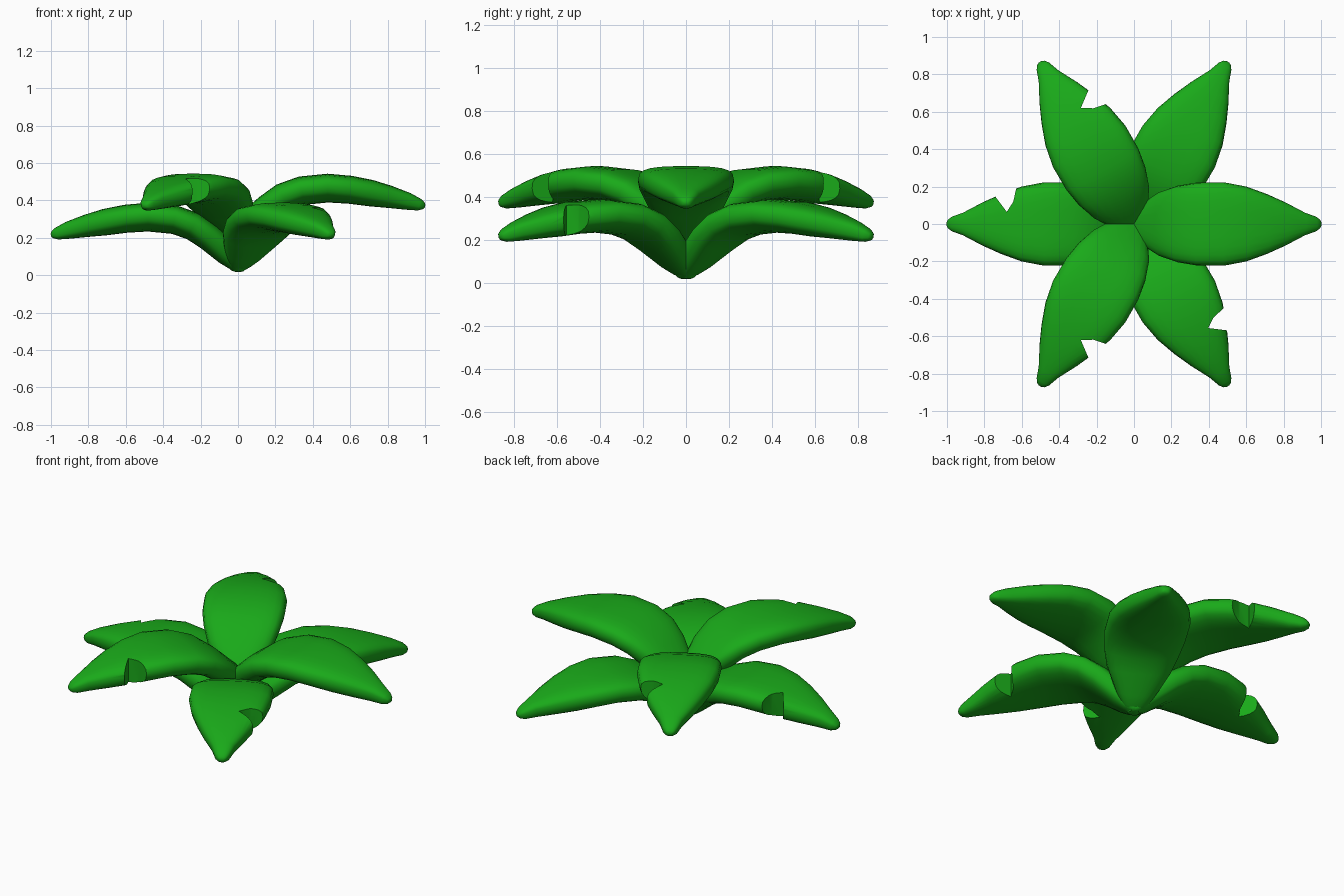
import bpy, bmesh
from math import sin, cos, pi, radians, hypot, copysign
from mathutils import Matrix

if "Cube" in bpy.data.objects:
    bpy.data.objects.remove(bpy.data.objects["Cube"])

green = bpy.data.materials.new("leaf_green")
green.diffuse_color = (0.01, 0.40, 0.01, 1)
green.use_nodes = True
green.node_tree.nodes["Principled BSDF"].inputs["Base Color"].default_value = green.diffuse_color

# Leaf stations: distance from centre, mid height, half width, half thickness
STATIONS = [
    (-0.035, 0.03, 0.02, 0.012), (-0.02, 0.042, 0.045, 0.035),
    (0.01, 0.075, 0.075, 0.055), (0.055, 0.118, 0.11, 0.068),
    (0.155, 0.203, 0.175, 0.073), (0.24, 0.262, 0.205, 0.076),
    (0.34, 0.297, 0.222, 0.077), (0.48, 0.311, 0.223, 0.077),
    (0.60, 0.302, 0.20, 0.075), (0.71, 0.284, 0.16, 0.071),
    (0.81, 0.264, 0.115, 0.06), (0.91, 0.24, 0.062, 0.046),
    (0.97, 0.222, 0.04, 0.032), (0.992, 0.216, 0.025, 0.019),
    (1.0, 0.214, 0.012, 0.008)]
SIDES = 24
# Bite outline in plan, on the +y side of a leaf lying along +x
BITE = [(0.63, 0.19), (0.645, 0.12), (0.68, 0.065), (0.74, 0.145), (0.82, 0.255), (0.62, 0.30)]


def new_object(name, bm, matrix):
    bmesh.ops.recalc_face_normals(bm, faces=bm.faces)
    me = bpy.data.meshes.new(name)
    bm.to_mesh(me)
    bm.free()
    me.transform(matrix)
    ob = bpy.data.objects.new(name, me)
    bpy.context.collection.objects.link(ob)
    return ob


def soft(v, power):
    return copysign(abs(v) ** power, v)


def leaf(name, angle, lift, bite):
    place = Matrix.Translation((0, 0, lift)) @ Matrix.Rotation(radians(angle), 4, 'Z')
    # Loft rounded sections square to the bending midrib
    bm = bmesh.new()
    rings = []
    for i, (r, z, w, t) in enumerate(STATIONS):
        a, b = STATIONS[max(i - 1, 0)], STATIONS[min(i + 1, len(STATIONS) - 1)]
        length = hypot(b[0] - a[0], b[1] - a[1])
        nx, nz = -(b[1] - a[1]) / length, (b[0] - a[0]) / length
        ring = []
        for k in range(SIDES):
            c, s = cos(2 * pi * k / SIDES), sin(2 * pi * k / SIDES)
            y = w * soft(c, 0.85)
            h = t * soft(s, 0.7) + 0.25 * y * y
            ring.append(bm.verts.new((r + nx * h, y, z + nz * h)))
        rings.append(ring)
    for p, q in zip(rings, rings[1:]):
        for k in range(SIDES):
            n = (k + 1) % SIDES
            bm.faces.new((p[k], p[n], q[n], q[k]))
    bm.faces.new(rings[0])
    bm.faces.new(rings[-1])
    ob = new_object(name, bm, place)
    ob.data.materials.append(green)

    # Bite taken out of one edge
    if bite:
        bm = bmesh.new()
        face = bm.faces.new([bm.verts.new((x, y * bite, -0.2)) for x, y in BITE])
        ext = bmesh.ops.extrude_face_region(bm, geom=[face])
        bmesh.ops.translate(bm, vec=(0, 0, 1),
                            verts=[v for v in ext["geom"] if isinstance(v, bmesh.types.BMVert)])
        cutter = new_object(name + "_cutter", bm, place)
        cutter.data.materials.append(green)
        mod = ob.modifiers.new("bite", 'BOOLEAN')
        mod.object, mod.operation, mod.solver = cutter, 'DIFFERENCE', 'EXACT'
        bpy.context.view_layer.objects.active = ob
        bpy.ops.object.select_all(action='DESELECT')
        ob.select_set(True)
        bpy.ops.object.modifier_apply(modifier=mod.name)
        bpy.data.objects.remove(cutter)

    bpy.ops.object.select_all(action='DESELECT')
    ob.select_set(True)
    bpy.context.view_layer.objects.active = ob
    bpy.ops.object.shade_smooth_by_angle(angle=radians(40))


# Alternating upper and lower leaves; bite is +1 left edge, -1 right edge
UPPER = 0.155
for number, (angle, lift, bite) in enumerate([
        (0, UPPER, 0), (120, UPPER, -1), (240, UPPER, 1),
        (60, 0, 0), (180, 0, -1), (300, 0, 1)], 1):
    leaf(f"{'upper' if lift else 'lower'}_leaf_{number}", angle, lift, bite)
